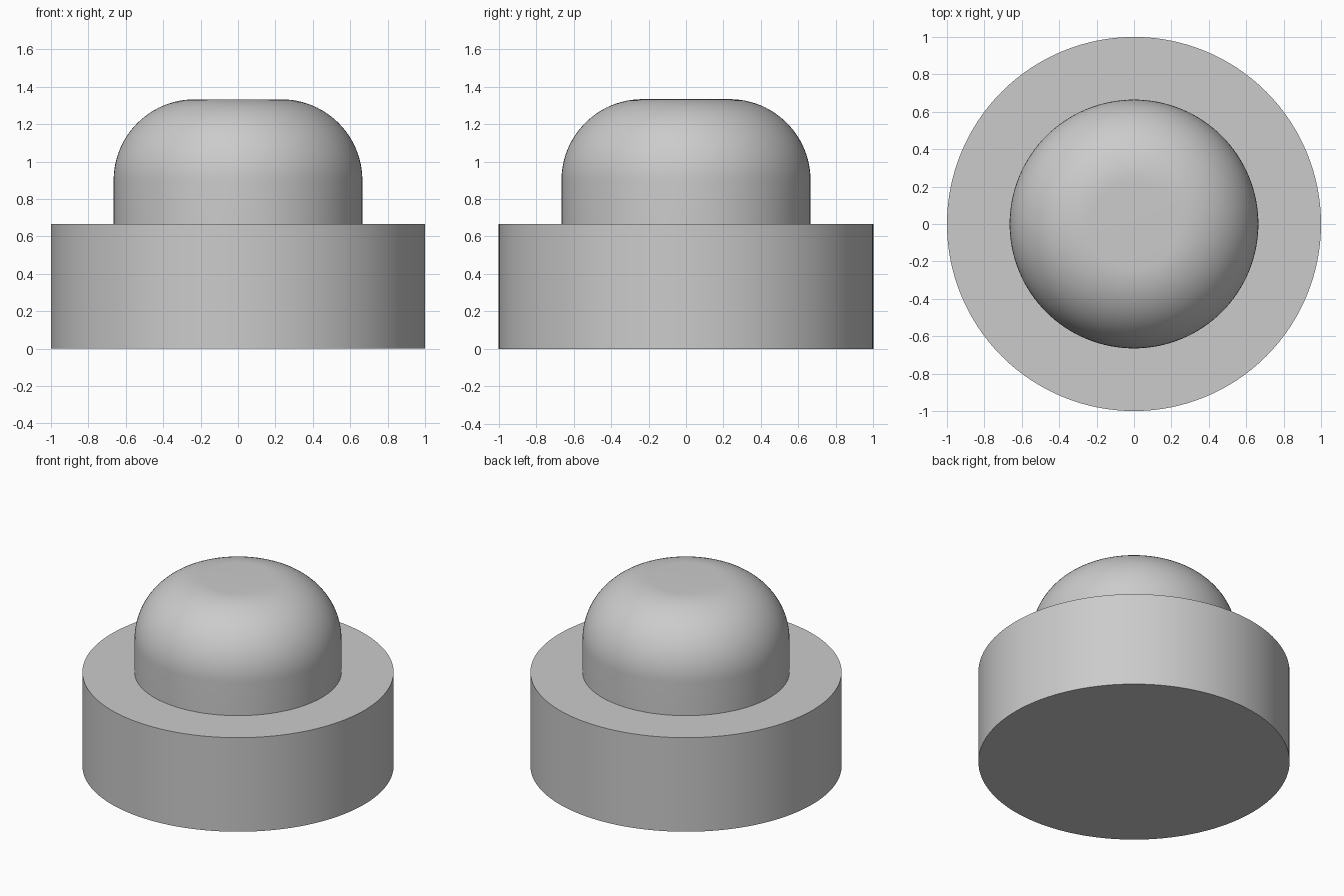
import bpy
import math

SEGMENTS = 128

cube = bpy.data.objects.get("Cube")
if cube:
    bpy.data.objects.remove(cube, do_unlink=True)

# Single plain grey material
grey = bpy.data.materials.new("light_grey")
grey.use_nodes = True
colour = (0.6, 0.6, 0.6, 1)
grey.diffuse_color = colour
grey.node_tree.nodes["Principled BSDF"].inputs["Base Color"].default_value = colour


def cylinder(name, radius, bottom, top):
    bpy.ops.mesh.primitive_cylinder_add(
        vertices=SEGMENTS, radius=radius, depth=top - bottom,
        location=(0, 0, (bottom + top) / 2))
    obj = bpy.context.object
    obj.name = name
    obj.data.materials.append(grey)
    return obj


def smooth(obj):
    bpy.ops.object.select_all(action="DESELECT")
    obj.select_set(True)
    bpy.context.view_layer.objects.active = obj
    bpy.ops.object.shade_smooth_by_angle(angle=math.radians(30))


# Wide round base
base = cylinder("base", 1, 0, 0.667)
smooth(base)

# Narrower button with a rounded top rim
button = cylinder("button", 0.665, 0.667, 1.333)
weights = button.data.attributes.new("bevel_weight_edge", "FLOAT", "EDGE")
for edge in button.data.edges:
    if all(button.data.vertices[i].co.z > 0 for i in edge.vertices):
        weights.data[edge.index].value = 1
bevel = button.modifiers.new("rounded_rim", "BEVEL")
bevel.limit_method = "WEIGHT"
bevel.width = 0.433
bevel.segments = 24
bevel.use_clamp_overlap = False
bpy.ops.object.modifier_apply(modifier=bevel.name)
smooth(button)
